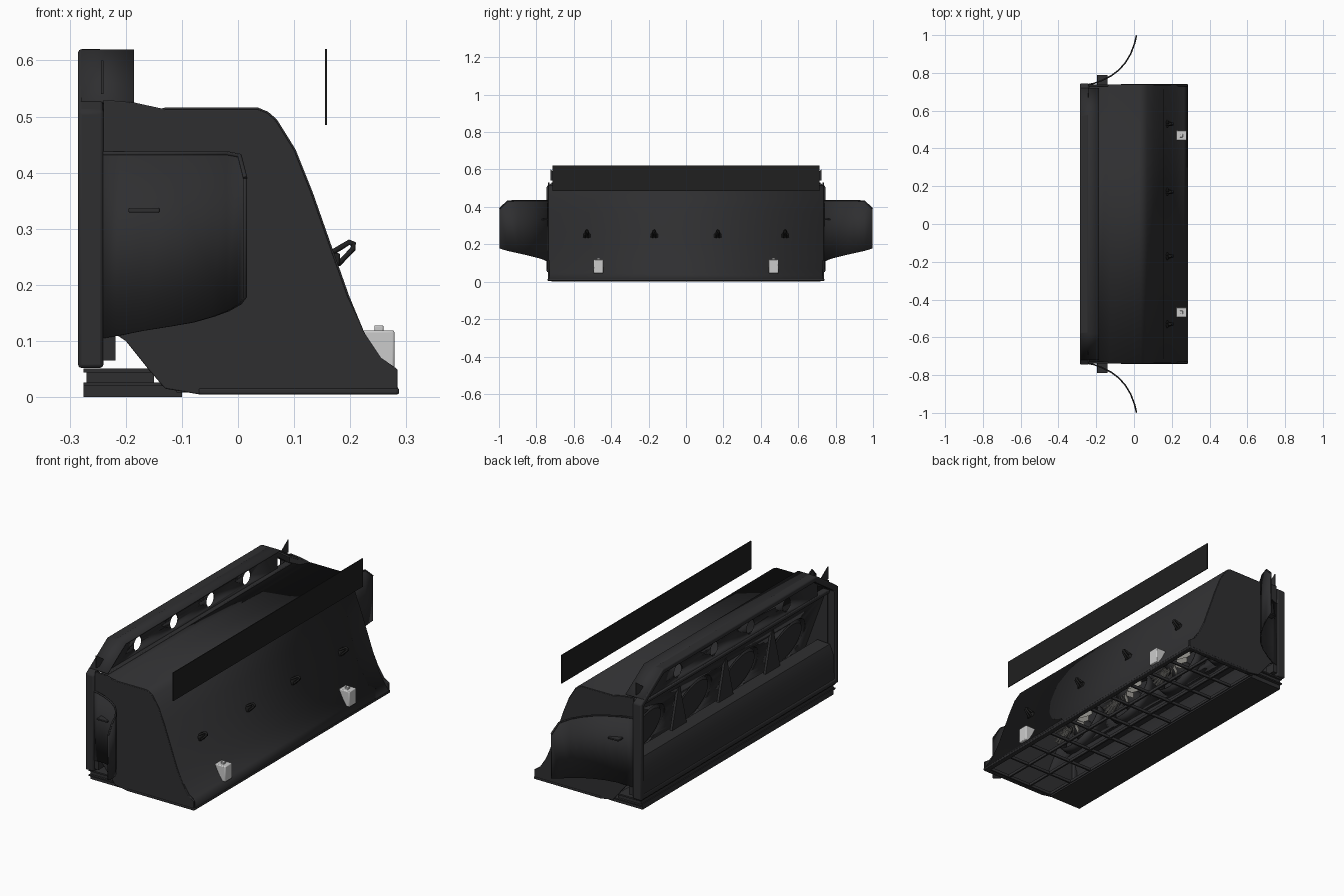
import bpy, bmesh
from math import radians, pi
from mathutils import Matrix, Vector

if "Cube" in bpy.data.objects:
    bpy.data.objects.remove(bpy.data.objects["Cube"])

def material(name, c):
    m = bpy.data.materials.new(name)
    m.diffuse_color = (*c, 1)
    m.use_nodes = True
    m.node_tree.nodes["Principled BSDF"].inputs["Base Color"].default_value = m.diffuse_color
    return m

DARK = material("dark_plastic", (0.028, 0.028, 0.030))
RUBBER = material("black_rubber", (0.014, 0.014, 0.014))
PALE = material("pale_grey", (0.55, 0.55, 0.55))
METAL = material("fan_grey", (0.36, 0.35, 0.32))

def finish(name, bm, mat=DARK, bevel=0, thick=0):
    bmesh.ops.recalc_face_normals(bm, faces=bm.faces)
    me = bpy.data.meshes.new(name)
    bm.to_mesh(me)
    bm.free()
    for p in me.polygons:
        p.use_smooth = True
    me.set_sharp_from_angle(angle=radians(24))
    ob = bpy.data.objects.new(name, me)
    bpy.context.collection.objects.link(ob)
    me.materials.append(mat)
    if thick:
        s = ob.modifiers.new("thickness", 'SOLIDIFY')
        s.thickness, s.offset = thick, 0
    if bevel:
        b = ob.modifiers.new("bevel", 'BEVEL')
        b.width, b.segments, b.limit_method = bevel, 2, 'ANGLE'
    return ob

def add_box(bm, lo, hi):
    c = [(a + b) / 2 for a, b in zip(lo, hi)]
    s = [b - a for a, b in zip(lo, hi)]
    bmesh.ops.create_cube(bm, size=1, matrix=Matrix.Translation(c) @ Matrix.Diagonal((*s, 1)))

def boxes(name, items, mat=DARK, bevel=0):
    bm = bmesh.new()
    for lo, hi in items:
        add_box(bm, lo, hi)
    return finish(name, bm, mat, bevel)

def place(axis, p, d):
    return (p[0], d, p[1]) if axis == 'y' else (d, p[0], p[1])

def prism(name, pts, axis, a, b, mat=DARK, bevel=0):
    bm = bmesh.new()
    f = bm.faces.new([bm.verts.new(place(axis, p, a)) for p in pts])
    r = bmesh.ops.extrude_face_region(bm, geom=[f])
    move = Vector(place(axis, (0, 0), b - a))
    bmesh.ops.translate(bm, vec=move, verts=[v for v in r['geom'] if isinstance(v, bmesh.types.BMVert)])
    return finish(name, bm, mat, bevel)

def sheet(name, pts, axis, a, b, thick, mat=DARK):
    bm = bmesh.new()
    rows = [[bm.verts.new(place(axis, p, d)) for p in pts] for d in (a, b)]
    for i in range(len(pts) - 1):
        bm.faces.new((rows[0][i], rows[0][i + 1], rows[1][i + 1], rows[1][i]))
    return finish(name, bm, mat, 0, thick)

def tube(name, pts, r, mat=DARK):
    cu = bpy.data.curves.new(name, 'CURVE')
    cu.dimensions, cu.bevel_depth, cu.bevel_resolution, cu.use_fill_caps = '3D', r, 2, True
    s = cu.splines.new('POLY')
    s.points.add(len(pts) - 1)
    for q, p in zip(s.points, pts):
        q.co = (*p, 1)
    cu.materials.append(mat)
    ob = bpy.data.objects.new(name, cu)
    bpy.context.collection.objects.link(ob)

def cut(ob, cutter):
    m = ob.modifiers.new("holes", 'BOOLEAN')
    m.object, m.operation, m.solver = cutter, 'DIFFERENCE', 'EXACT'
    dg = bpy.context.evaluated_depsgraph_get()
    me = bpy.data.meshes.new_from_object(ob.evaluated_get(dg))
    ob.modifiers.clear()
    ob.data = me
    bpy.data.objects.remove(cutter)

def cylinders(name, centres, r, depth, tilt=Matrix()):
    bm = bmesh.new()
    for c in centres:
        bmesh.ops.create_cone(bm, cap_ends=True, segments=32, radius1=r, radius2=r, depth=depth,
                              matrix=Matrix.Translation(c) @ tilt @ Matrix.Rotation(pi / 2, 4, 'Y'))
    ob = finish(name, bm)
    ob.hide_render = True
    return ob

# Curved front shell and side panels
upper = [(-.13, .513), (.03, .513), (.035, .513), (.052, .506), (.067, .493), (.1, .44), (.13, .365), (.165, .265), (.195, .18)]
shell = [(-.238, .487), (-.185, .49), (-.14, .51)] + upper + [(.222, .115), (.245, .07), (.262, .045), (.283, .014)]
sheet("front_shell", shell, 'y', -.735, .735, .006)
side = [(-.24, .53), (-.185, .525)] + upper + [(.225, .115), (.255, .07), (.284, .05), (.284, .006), (-.07, .005),
        (-.13, .015), (-.16, .05), (-.2, .1), (-.215, .11), (-.24, .105)]
for s, n in ((-1, "left"), (1, "right")):
    prism(n + "_side_panel", side, 'y', s * .729, s * .739, bevel=.002)
boxes("bottom_lip", [((.262, -.74, .005), (.287, .74, .016))]
      + [((-.07, s * .732 - .009, .005), (.285, s * .732 + .009, .016)) for s in (-1, 1)], bevel=.003)

# Rear frame ring with chamfered upper corners
outer = [(-.745, .052), (.745, .052), (.745, .51), (.58, .62), (-.58, .62), (-.745, .51)]
inner = [(-.72, .075), (.72, .075), (.72, .495), (.57, .595), (-.57, .595), (-.72, .495)]
bm = bmesh.new()
loops = [[bm.verts.new((x, *p)) for p in pl] for x, pl in ((-.285, outer), (-.24, outer), (-.24, inner), (-.285, inner))]
for k in range(4):
    A, B = loops[k], loops[(k + 1) % 4]
    for i in range(6):
        j = (i + 1) % 6
        bm.faces.new((A[i], A[j], B[j], B[i]))
finish("rear_frame", bm, bevel=.006)
sheet("frame_hood", [(-.718, .525), (-.58, .616), (.58, .616), (.718, .525)], 'x', -.28, -.185, .007)

# Pierced strip at the top of the frame and corner fins
strip = prism("pierced_strip", [(-.64, .48), (.64, .48), (.64, .555), (.57, .605), (-.57, .605), (-.64, .555)], 'x', -.247, -.24)
cut(strip, cylinders("hole_cutter", [(-.243, y, .537) for y in (-.411, -.137, .137, .411)], .032, .1))
for s in (-1, 1):
    prism("corner_fin", [(s * .64, .54), (s * .725, .54), (s * .725, .6)], 'x', -.244, -.24)

# Top edge and lower apron of the rear opening
boxes("opening_top_bar", [((-.255, -.72, .478), (-.22, .72, .495))], bevel=.004)
prism("lower_apron", [(-.28, .075), (-.275, .19), (-.255, .235), (-.19, .24), (-.19, .232),
                      (-.248, .225), (-.26, .19), (-.26, .075)], 'y', -.72, .72)
boxes("frame_foot", [((-.275, s * .715 - .025, .065), (-.218, s * .715 + .025, .11)) for s in (-1, 1)])

# Tilted fan wall with four round openings
tilt = Matrix.Rotation(radians(-20), 4, 'Y')
fan_y = (-.53, -.175, .175, .53)
bm = bmesh.new()
bmesh.ops.create_cube(bm, size=1, matrix=Matrix.Translation((-.16, 0, .3)) @ tilt @ Matrix.Diagonal((.008, 1.456, .37, 1)))
wall = finish("fan_wall", bm)
cut(wall, cylinders("fan_cutter", [(-.153, y, .285) for y in fan_y], .13, .2, tilt))

# Fans: deep shroud, motor dish and radial blades at its front
for y in fan_y:
    T = Matrix.Translation((-.15, y, .284)) @ tilt @ Matrix.Rotation(pi / 2, 4, 'Y')
    bm = bmesh.new()
    bmesh.ops.create_cone(bm, cap_ends=False, segments=32, radius1=.131, radius2=.131, depth=.05,
                          matrix=T @ Matrix.Translation((0, 0, .02)))
    finish("fan_shroud", bm, DARK, 0, .005)
    bm = bmesh.new()
    bmesh.ops.create_cone(bm, cap_ends=True, segments=32, radius1=.108, radius2=.118, depth=.012, matrix=T)
    bmesh.ops.create_cone(bm, cap_ends=True, segments=24, radius1=.05, radius2=.035, depth=.09,
                          matrix=T @ Matrix.Translation((0, 0, .05)))
    finish("fan_dish", bm, DARK)
    bm = bmesh.new()
    for k in range(20):
        M = T @ Matrix.Rotation(2 * pi * k / 20, 4, 'Z') @ Matrix.Translation((.083, 0, .07)) @ Matrix.Rotation(radians(35), 4, 'X')
        bmesh.ops.create_cube(bm, size=1, matrix=M @ Matrix.Diagonal((.09, .024, .003, 1)))
    finish("fan_blades", bm, METAL)

# Thin triangular deflectors between the fans
for y in (-.3525, 0, .3525):
    prism("deflector", [(y - .055, .24), (y + .055, .24), (y, .45)], 'x', -.212, -.2)

# Under tray with stacked lips
boxes("under_tray", [((-.275, -.72, 0), (-.1, .72, .02)), ((-.275, -.735, .02), (-.13, .735, .026)),
                     ((-.275, -.735, .044), (-.155, .735, .051)), ((-.27, -.725, .026), (-.15, .725, .044))])

# Bottom grille
xs = [-.1 + i * .125 for i in range(4)]
boxes("bottom_grille", [((x - .004, -.725, .008), (x + .004, .725, .022)) for x in xs]
      + [((-.11, -.72 + i * .144 - .004, .008), (.28, -.72 + i * .144 + .004, .022)) for i in range(11)])

# Curved side wings with bead and tab
path = [(-.24, .738, .105), (-.21, .745, .11), (-.17, .76, .118), (-.12, .785, .126), (-.08, .815, .133), (-.045, .855, .143),
        (-.018, .9, .153), (.003, .955, .165), (.013, .997, .178)]
for s, n in ((-1, "left"), (1, "right")):
    bm = bmesh.new()
    tops = [.434] * 7 + [.43, .39]
    lo = [bm.verts.new((x, s * y, z)) for x, y, z in path]
    hi = [bm.verts.new((p[0], s * p[1], t)) for p, t in zip(path, tops)]
    for i in range(len(path) - 1):
        bm.faces.new((lo[i], lo[i + 1], hi[i + 1], hi[i]))
    finish(n + "_wing", bm, DARK, 0, .006)
    tube(n + "_wing_bead", [(p[0], s * p[1], t) for p, t in zip(path, tops)], .004)
    boxes(n + "_wing_tab", [((-.195, s * .762 - .027, .329), (-.14, s * .762 + .027, .337))], bevel=.002)

# Loose upright flap above the nose
boxes("upright_flap", [((.155, -.715, .485), (.159, .715, .62))], RUBBER)

# Hooked cable clips on the nose
for y in (-.53, -.17, .17, .53):
    boxes("clip_base", [((.162, y - .02, .235), (.182, y + .02, .257))], RUBBER, .004)
    for d in (-.008, .008):
        tube("clip_hook", [(.168, y + d, .24), (.18, y + d, .238), (.205, y + d * .6, .264), (.206, y, .273),
                           (.198, y, .276), (.185, y + d * .6, .268), (.165, y + d, .256)], .005, RUBBER)

# Pale sensor blocks with knob
for y in (-.468, .468):
    prism("sensor_block", [(.222, .119), (.279, .119), (.279, .045), (.25, .045), (.23, .08)], 'y', y - .026, y + .026, PALE, .004)
    boxes("sensor_knob", [((.243, y - .009, .117), (.259, y + .009, .128))], PALE, .002)
